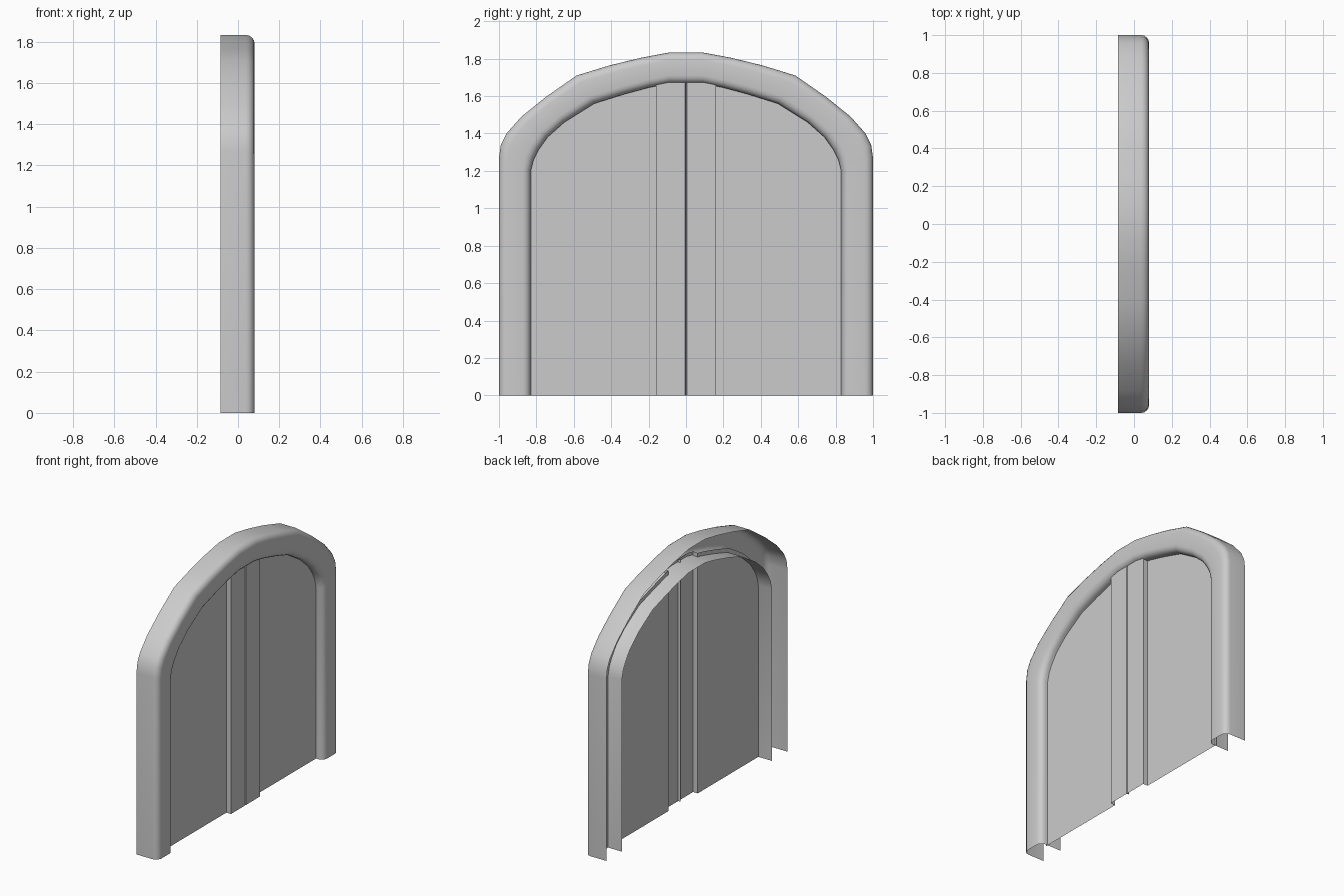
import bpy, math

if "Cube" in bpy.data.objects:
    bpy.data.objects.remove(bpy.data.objects["Cube"])

OUTER = [(1, 0), (1, 1.27), (.99, 1.34), (.96, 1.40), (.88, 1.49),
         (.75, 1.595), (.585, 1.71), (.405, 1.765), (.24, 1.805), (.09, 1.833)]
INNER = [(.83, 0), (.83, 1.2), (.815, 1.26), (.79, 1.31), (.74, 1.38),
         (.65, 1.46), (.49, 1.56), (.33, 1.61), (.2, 1.645), (.09, 1.668)]
BACK, FRONT, PANEL, STRIP = -.085, .08, .022, .058


def mirrored(pts):
    return pts + [(-y, z) for y, z in reversed(pts)]


def add_object(name, verts, faces, angle):
    me = bpy.data.meshes.new(name)
    me.from_pydata(verts, [], faces)
    me.update()
    ob = bpy.data.objects.new(name, me)
    bpy.context.collection.objects.link(ob)
    bpy.ops.object.select_all(action='DESELECT')
    ob.select_set(True)
    bpy.context.view_layer.objects.active = ob
    bpy.ops.object.shade_smooth_by_angle(angle=math.radians(angle))
    return ob


# Arched frame: hollow channel with rounded front edges, open at the back
r, width, n = .042, .168, 4
section = [(0, BACK)]
for k in range(n + 1):
    a = math.pi / 2 * k / n
    section.append((r * (1 - math.cos(a)) / width, FRONT - r + r * math.sin(a)))
section += [(1 - t, x) for t, x in reversed(section)]
m = len(section)
verts, faces = [], []
rings = list(zip(mirrored(OUTER), mirrored(INNER)))
for (oy, oz), (iy, iz) in rings:
    verts += [(x, oy + (iy - oy) * t, oz + (iz - oz) * t) for t, x in section]
for i in range(len(rings) - 1):
    for j in range(m - 1):
        a, b = i * m + j, (i + 1) * m + j
        faces.append((a, b, b + 1, a + 1))
add_object("arched_frame", verts, faces, 40)


# Door sheet: flat leaves with two raised centre strips, tucked into the frame
def top_z(y):
    y = abs(y)
    edge = [(0, 1.69)] + [(p + .015, q + .025) for p, q in reversed(INNER[1:])]
    for (y0, z0), (y1, z1) in zip(edge, edge[1:]):
        if y <= y1 + 1e-6:
            return z0 + (z1 - z0) * (y - y0) / (y1 - y0) if y1 > y0 else z0
    return edge[-1][1]


half = [(p + .015, PANEL) for p, _ in INNER[1:] if p > .17]
half += [(.161, PANEL), (.161, STRIP), (.105, STRIP), (.006, STRIP)]
profile = [(-y, x) for y, x in half] + [(0, STRIP - .015)] + half[::-1]
verts, faces = [], []
for y, x in profile:
    verts += [(x, y, 0), (x, y, top_z(y))]
for i in range(len(profile) - 1):
    a = 2 * i
    faces.append((a, a + 2, a + 3, a + 1))
add_object("door_sheet", verts, faces, 25)
